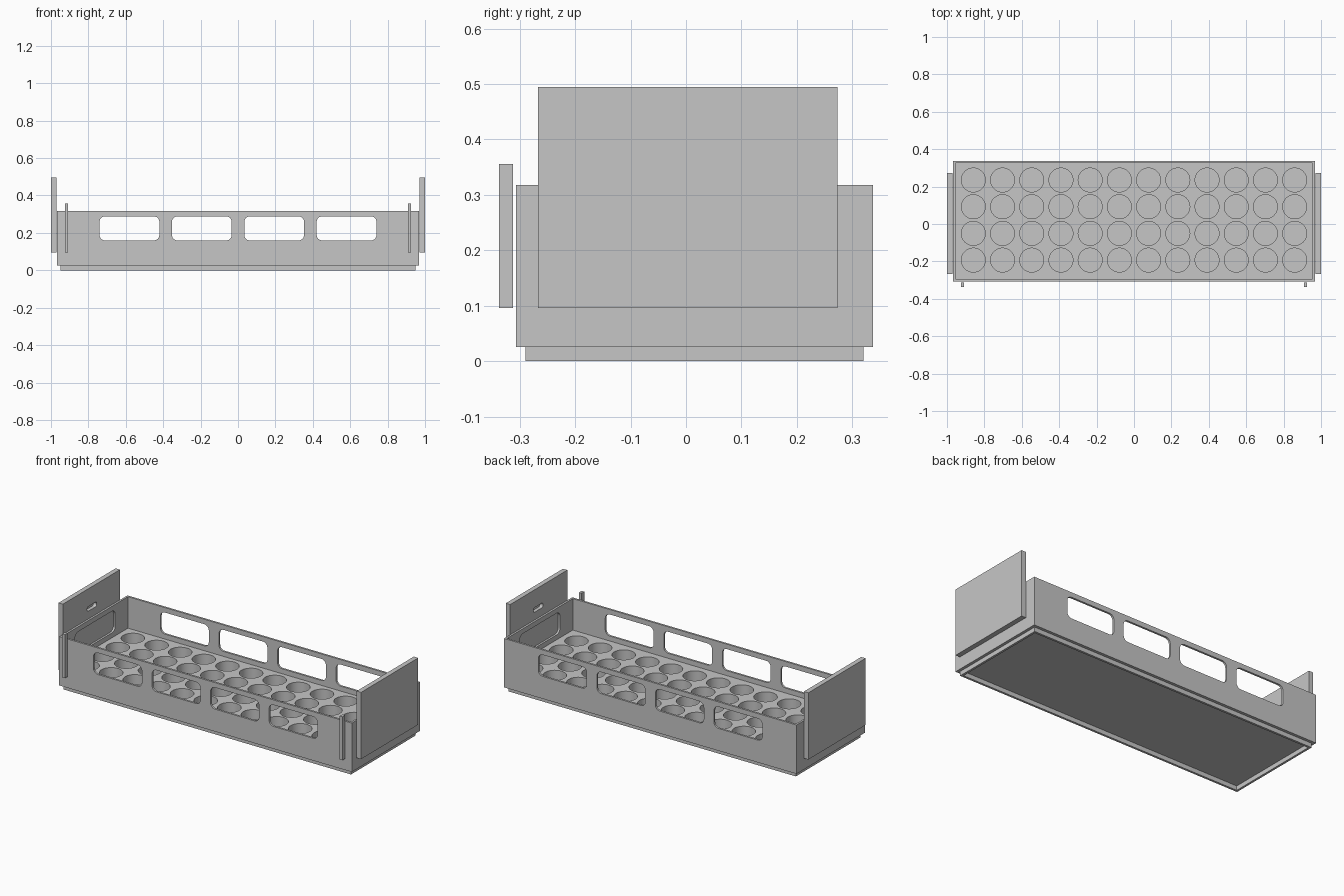
import bpy, bmesh
from math import pi, sin, cos, radians
from mathutils import Matrix, Vector

cube = bpy.data.objects.get("Cube")
if cube:
    bpy.data.objects.remove(cube, do_unlink=True)

grey = bpy.data.materials.new("light_grey")
grey.use_nodes = True
grey.diffuse_color = (0.565, 0.565, 0.565, 1)
grey.node_tree.nodes["Principled BSDF"].inputs["Base Color"].default_value = grey.diffuse_color


def add_box(bm, x, y, z):
    """Box spanning the given (low, high) ranges."""
    size = [b - a for a, b in (x, y, z)]
    mid = [(a + b) / 2 for a, b in (x, y, z)]
    bmesh.ops.create_cube(bm, size=1, matrix=Matrix.Translation(mid) @ Matrix.Diagonal((*size, 1)))


def add_rounded_prism(bm, axis, centre, width, height, depth, radius):
    """Rounded rectangle swept along the x or y axis; centre is its middle."""
    ring = []
    for quarter, (sx, sz) in enumerate(((1, 1), (-1, 1), (-1, -1), (1, -1))):
        for step in range(7):
            a = (quarter + step / 6) * pi / 2
            u = sx * (width / 2 - radius) + radius * cos(a)
            w = sz * (height / 2 - radius) + radius * sin(a)
            p = Vector((u, -depth / 2, w)) if axis == "y" else Vector((-depth / 2, u, w))
            ring.append(bm.verts.new(p + Vector(centre)))
    face = bm.faces.new(ring)
    sweep = Vector((0, depth, 0)) if axis == "y" else Vector((depth, 0, 0))
    new = bmesh.ops.extrude_face_region(bm, geom=[face], use_keep_orig=True)["geom"]
    bmesh.ops.translate(bm, vec=sweep, verts=[v for v in new if isinstance(v, bmesh.types.BMVert)])


def finish(bm, name):
    bmesh.ops.recalc_face_normals(bm, faces=bm.faces)
    mesh = bpy.data.meshes.new(name)
    bm.to_mesh(mesh)
    bm.free()
    mesh.materials.append(grey)
    obj = bpy.data.objects.new(name, mesh)
    bpy.context.collection.objects.link(obj)
    return obj


def box(name, x, y, z):
    bm = bmesh.new()
    add_box(bm, x, y, z)
    return finish(bm, name)


def cut(obj, *cutters):
    """Subtract the cutters, bake the result and remove them."""
    for cutter in cutters:
        cutter.hide_render = True
        mod = obj.modifiers.new(cutter.name, "BOOLEAN")
        mod.operation, mod.solver, mod.object = "DIFFERENCE", "EXACT", cutter
    bpy.context.view_layer.update()
    baked = bpy.data.meshes.new_from_object(obj.evaluated_get(bpy.context.evaluated_depsgraph_get()))
    obj.modifiers.clear()
    obj.data = baked
    for cutter in cutters:
        bpy.data.objects.remove(cutter, do_unlink=True)
    bpy.ops.object.select_all(action="DESELECT")
    obj.select_set(True)
    bpy.context.view_layer.objects.active = obj
    bpy.ops.object.shade_smooth_by_angle(angle=radians(30))


half, front, back, mid_y = 0.967, -0.307, 0.337, 0.015
wall, base_z, deck_z, rim_z = 0.012, 0.026, 0.13, 0.318
window_z, window_h = 0.224, 0.129

# Tray with an open top, side windows and a deck full of round wells
tray = box("tray", (-half, half), (front, back), (base_z, rim_z))
cavity = box("cavity_cutter", (wall - half, half - wall), (front + wall, back - wall), (deck_z, 0.5))

bm = bmesh.new()
for i in range(4):
    add_rounded_prism(bm, "y", ((i - 1.5) * 0.387, mid_y, window_z), 0.32, window_h, 1, 0.03)
long_windows = finish(bm, "long_window_cutter")

bm = bmesh.new()
add_rounded_prism(bm, "x", (0, mid_y, window_z), 0.38, window_h, 2.2, 0.03)
end_windows = finish(bm, "end_window_cutter")

bm = bmesh.new()
for column in range(12):
    for row in range(4):
        place = Matrix.Translation(((column - 5.5) * 0.1562, 0.021 + (row - 1.5) * 0.1427, 0.1))
        bmesh.ops.create_cone(bm, cap_ends=True, segments=40, radius1=0.064, radius2=0.064,
                              depth=0.12, matrix=place)
wells = finish(bm, "well_cutter")
cut(tray, cavity, long_windows, end_windows, wells)

# Foot rim under the tray
foot = box("foot_rim", (-0.95, 0.95), (-0.29, 0.32), (0, base_z))
cut(foot, box("foot_cutter", (-0.937, 0.937), (-0.277, 0.307), (-0.1, 0.1)))

# End plates with a shallow slot on the inner face, and slim front posts
for side, name in ((-1, "right"), (1, "left")):
    inner = side * 0.971
    plate = box(name + "_end_plate", sorted((inner, side)), (-0.267, 0.273), (0.096, 0.495))
    bm = bmesh.new()
    add_rounded_prism(bm, "x", (inner, 0.008, 0.375), 0.09, 0.028, 0.042, 0.012)
    cut(plate, finish(bm, "slot_cutter"))
    box(name + "_front_post", sorted((side * 0.908, side * 0.926)), (-0.337, -0.312), (0.096, 0.356))
